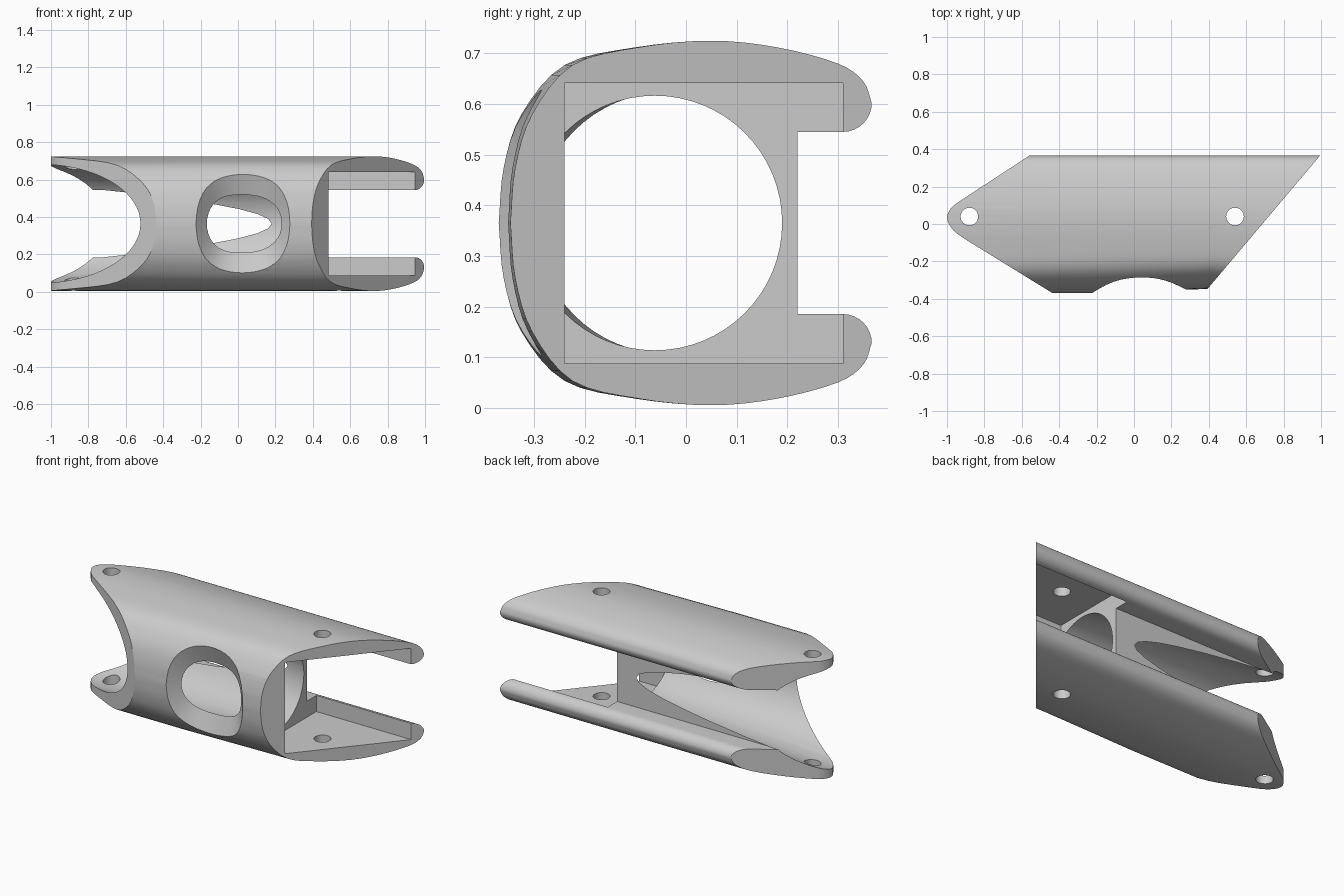
import bpy, bmesh, math
from mathutils import Vector

cube = bpy.data.objects.get("Cube")
if cube:
    bpy.data.objects.remove(cube, do_unlink=True)

MID = 0.365   # height of the horizontal symmetry plane

grey = bpy.data.materials.new("light_grey")
grey.use_nodes = True
colour = (0.6, 0.6, 0.6, 1)
grey.diffuse_color = colour
grey.node_tree.nodes["Principled BSDF"].inputs["Base Color"].default_value = colour


def loft(name, rings):
    """Closed solid through a list of rings with equal point counts."""
    bm = bmesh.new()
    loops = [[bm.verts.new(p) for p in ring] for ring in rings]
    n = len(loops[0])
    for a, b in zip(loops, loops[1:]):
        for i in range(n):
            j = (i + 1) % n
            bm.faces.new((a[i], a[j], b[j], b[i]))
    bm.faces.new(loops[0][::-1])
    bm.faces.new(loops[-1])
    bmesh.ops.recalc_face_normals(bm, faces=bm.faces)
    mesh = bpy.data.meshes.new(name)
    bm.to_mesh(mesh)
    bm.free()
    mesh.materials.append(grey)
    obj = bpy.data.objects.new(name, mesh)
    bpy.context.collection.objects.link(obj)
    return obj


def ellipse(centre, u, v, n=64):
    c, u, v = Vector(centre), Vector(u), Vector(v)
    return [c + u * math.cos(t) + v * math.sin(t)
            for t in (2 * math.pi * i / n for i in range(n))]


def smooth(points, steps=4):
    """Catmull-Rom curve through open 2D points."""
    p = [Vector(q) for q in points]
    p = [2 * p[0] - p[1]] + p + [2 * p[-1] - p[-2]]
    out = []
    for a, b, c, d in zip(p, p[1:], p[2:], p[3:]):
        for k in range(steps):
            t = k / steps
            out.append(0.5 * (2 * b + (c - a) * t + (2 * a - 5 * b + 4 * c - d) * t ** 2
                              + (3 * b - a - 3 * c + d) * t ** 3))
    return out + [p[-2]]


def carve(body, cutter, operation="DIFFERENCE"):
    cutter.hide_render = True
    mod = body.modifiers.new("carve", "BOOLEAN")
    mod.operation, mod.solver, mod.object = operation, "EXACT", cutter
    bpy.context.view_layer.objects.active = body
    bpy.ops.object.modifier_apply(modifier=mod.name)
    bpy.data.objects.remove(cutter, do_unlink=True)


# C-shaped cross-section (y, height above the middle), mirrored top to bottom
outer = smooth([(-0.37, 0), (-0.36, 0.11), (-0.325, 0.215), (-0.24, 0.312), (-0.1, 0.347),
                (0.05, 0.36), (0.18, 0.347), (0.3, 0.315), (0.35, 0.28), (0.367, 0.237)])
lip = [(0.31 + 0.057 * math.cos(a), 0.237 - 0.057 * math.sin(a))
       for a in (math.pi * i / 16 for i in range(1, 9))]
half = [tuple(p) for p in outer] + lip + [(0.22, 0.18)]
section = half + [(y, -z) for y, z in half[:0:-1]]


def section_at(x, front):
    return [(x, y * (front if y < 0 else 1), MID + z) for y, z in section]


body = loft("bracket_body", [section_at(-1.2, 1), section_at(-0.2, 1),
                             section_at(0.42, 0.935), section_at(1.2, 0.935)])

# Outline seen from above: rounded nose, slanted ends
nose = smooth([(-0.9, -0.083), (-0.965, -0.035), (-1, 0.03), (-0.975, 0.088), (-0.92, 0.13)])
outline = [(-0.55, 0.372), (1, 0.372), (0.34, -0.41), (-0.37, -0.41)] + [tuple(p) for p in nose]
carve(body, loft("outline_cutter", [[(x, y, z) for x, y in outline] for z in (-0.2, 1)]),
      "INTERSECT")

# Rectangular pocket at the +x end
pocket = [(0.31, -0.24), (1.3, -0.24), (1.3, 0.31), (0.31, 0.31)]
carve(body, loft("pocket_cutter", [[(x, y, z) for x, y in pocket] for z in (0.087, 0.642)]))

# Long bore that widens toward the -x end
stations = [(0.34, -0.067, 0.25), (0.18, -0.038, 0.258), (-1.05, -0.015, 0.317)]
carve(body, loft("bore_cutter", [ellipse((x, y, MID), (0, r, 0), (0, 0, r))
                                 for x, y, r in stations]))

# Flared oval opening in the front wall
flare = [(-0.2, 0.15, 0.15), (-0.25, 0.15, 0.155), (-0.42, 0.306, 0.67)]
carve(body, loft("opening_cutter", [ellipse((0.035, y, MID), (a, 0, 0), (0, 0, b))
                                    for y, a, b in flare]))

# Pin holes through both plates
for x in (-0.88, 0.54):
    carve(body, loft("pin_cutter", [ellipse((x, 0.04, z), (0.047, 0, 0), (0, 0.047, 0), 32)
                                    for z in (-0.2, 1)]))

bpy.ops.object.select_all(action="DESELECT")
body.select_set(True)
bpy.context.view_layer.objects.active = body
bpy.ops.object.shade_smooth_by_angle(angle=math.radians(25))
